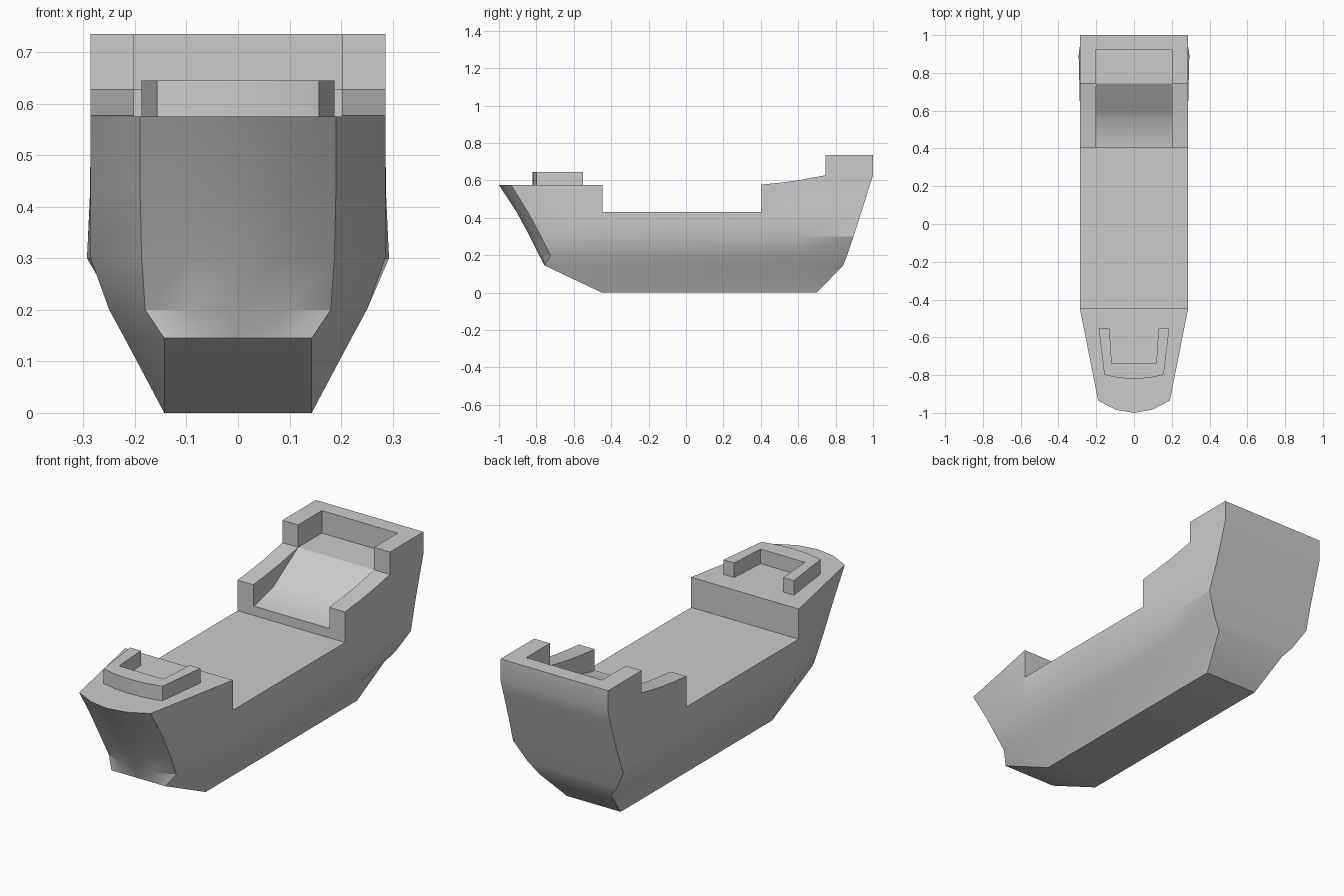
import bpy, bmesh

if "Cube" in bpy.data.objects:
    bpy.data.objects.remove(bpy.data.objects["Cube"])


def make_object(name, bm):
    bmesh.ops.remove_doubles(bm, verts=bm.verts, dist=1e-4)
    bmesh.ops.recalc_face_normals(bm, faces=bm.faces)
    mesh = bpy.data.meshes.new(name)
    bm.to_mesh(mesh)
    bm.free()
    obj = bpy.data.objects.new(name, mesh)
    bpy.context.collection.objects.link(obj)
    return obj


def loft(name, rings):
    """Closed solid through rings with equal point counts."""
    bm = bmesh.new()
    rows = [[bm.verts.new(p) for p in ring] for ring in rings]
    n = len(rows[0])
    for a, b in zip(rows, rows[1:]):
        for i in range(n):
            j = (i + 1) % n
            bm.faces.new((a[i], a[j], b[j], b[i]))
    bm.faces.new(rows[0][::-1])
    bm.faces.new(rows[-1])
    return make_object(name, bm)


def mirror_ring(half):
    return half + [(-x, y, z) for x, y, z in reversed(half) if x > 0]


def activate(obj):
    bpy.ops.object.select_all(action='DESELECT')
    obj.select_set(True)
    bpy.context.view_layer.objects.active = obj


def cut(obj, name, profile, half_width):
    """Subtract a side-view (y, z) profile extruded across x."""
    cutter = loft(name, [[(x, y, z) for y, z in profile]
                         for x in (-half_width, half_width)])
    cutter.hide_render = True
    mod = obj.modifiers.new(name, 'BOOLEAN')
    mod.operation = 'DIFFERENCE'
    mod.solver = 'EXACT'
    mod.object = cutter
    activate(obj)
    bpy.ops.object.modifier_apply(modifier=mod.name)
    bpy.data.objects.remove(cutter)


# Hull levels: z, bow tip y, bow corner y, bow half width,
# middle half width, stern half width, stern y
levels = [
    (0.000, -0.450, -0.450, 0.143, 0.143, 0.143, 0.70),
    (0.145, -0.757, -0.757, 0.143, 0.220, 0.190, 0.84),
    (0.200, -0.785, -0.725, 0.180, 0.250, 0.235, 0.862),
    (0.300, -0.835, -0.775, 0.187, 0.286, 0.293, 0.895),
    (0.430, -0.905, -0.845, 0.190, 0.286, 0.287, 0.938),
    (0.575, -1.000, -0.935, 0.190, 0.286, 0.286, 0.983),
    (0.630, -1.000, -0.935, 0.190, 0.286, 0.286, 1.00),
    (0.735, -1.000, -0.935, 0.190, 0.286, 0.286, 1.00),
]
rings = []
for z, tip, corner, wb, wm, ws, stern in levels:
    shoulder = tip + (corner - tip) * 0.25
    rings.append(mirror_ring([
        (0, tip, z), (wb * 0.5, shoulder, z), (wb, corner, z),
        (wm, -0.45, z), (wm, 0.6, z), (ws, stern, z)]))
hull = loft("hull", rings)

# Stepped deck line: raised bow, low middle deck, rising stern walls
cut(hull, "deck_cutter", [
    (-1.5, 0.575), (-0.447, 0.575), (-0.447, 0.43), (0.405, 0.43),
    (0.405, 0.577), (0.50, 0.587), (0.60, 0.60), (0.745, 0.627),
    (0.745, 1.0), (-1.5, 1.0)], 0.6)

# Well between the stern walls with a ramped floor
cut(hull, "stern_well_cutter", [
    (0.3, 0.475), (0.42, 0.475), (0.56, 0.51), (0.59, 0.53),
    (0.745, 0.627), (0.925, 0.627), (0.925, 1.0), (0.3, 1.0)], 0.202)

# U-shaped rail on the bow deck
half = [(0, -0.82), (0.08, -0.815), (0.157, -0.798), (0.187, -0.552),
        (0.13, -0.552), (0.118, -0.735)]
outline = half + [(-x, y) for x, y in reversed(half) if x > 0]
rail = loft("bow_rail", [[(x, y, z) for x, y in outline]
                         for z in (0.575, 0.645)])

for obj in (hull, rail):
    activate(obj)
    bpy.ops.object.shade_smooth_by_angle(angle=0.45)
